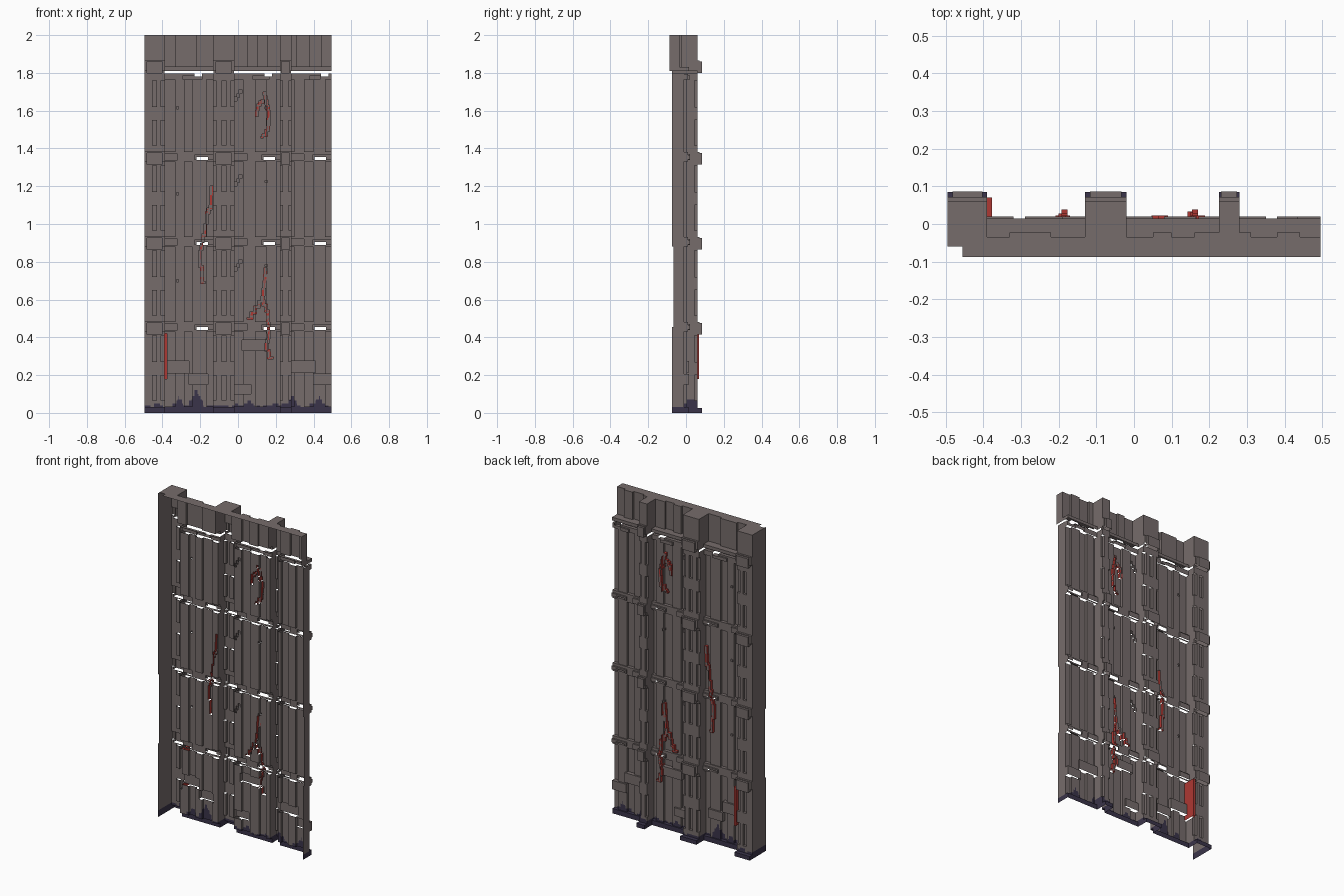
import bpy, bmesh, random

if "Cube" in bpy.data.objects:
    bpy.data.objects.remove(bpy.data.objects["Cube"])
random.seed(4)

# Stepped wall skin, open to the front and underneath.
# Each step is a rectangle in x/z set to a depth y; later ones cover earlier ones.
L, R, TOP = -0.495, 0.495, 2.0
ops = []


def paint(part, x0, x1, z0, z1, y, add=False):
    ops.append((part, round(max(x0, L), 4), round(min(x1, R), 4),
                round(max(z0, 0), 4), round(z1, 4), y, add))


def material(name, rgb):
    m = bpy.data.materials.new(name)
    m.diffuse_color = (*rgb, 1)
    m.use_nodes = True
    m.node_tree.nodes["Principled BSDF"].inputs["Base Color"].default_value = m.diffuse_color
    return m


mats = [material("grey_brown_metal", (0.18, 0.15, 0.147)),
        material("crack_red", (0.42, 0.04, 0.033)),
        material("base_grime", (0.042, 0.034, 0.068))]

COLUMNS = [(L, -0.39), (-0.13, -0.02), (0.225, 0.28)]
GAPS = [(-0.39, -0.13), (-0.02, 0.225), (0.28, R)]
BARS = [0.43, 0.88, 1.33]

# wall panels with raised planks
paint("wall_panels", L, R, 0, 1.81, -0.01)
for a, b in [(-0.33, -0.285), (-0.24, -0.17), (0.03, 0.09), (0.15, 0.2), (0.3, 0.35), (0.4, 0.46)]:
    paint("wall_panels", a, b, 0, 1.78, 0.005)

# top cap, set back behind the columns
paint("top_cap", L, R, 1.81, TOP, -0.035)
for a, b in [(-0.33, -0.22), (0.05, 0.1), (0.16, 0.225), (0.28, 0.31), (0.38, 0.44)]:
    paint("top_cap", a, b, 1.81, TOP, -0.022)

# lower armour plates
for x0, x1, z0, z1 in [(-0.39, -0.26, 0.21, 0.275), (-0.26, -0.16, 0.15, 0.205), (0.02, 0.155, 0.33, 0.385),
                       (-0.02, 0.07, 0.1, 0.15), (0.28, 0.41, 0.215, 0.275), (0.4, R, 0.15, 0.205)]:
    paint("armour_plates", x0, x1, z0, z1, 0.015)

# horizontal bars with a stepped lip and see-through slits
for x0, x1 in GAPS:
    for z in BARS:
        paint("cross_bars", x0, x1, z, z + 0.05, 0.01)
        paint("cross_bars", x0, x0 + 0.07, z + 0.008, z + 0.04, 0.02)
        paint("cross_bars", x1 - 0.1, x1, z + 0.012, z + 0.034, 0.02)
        paint(None, x1 - 0.09, x1 - 0.03, z + 0.01, z + 0.024, 0)
    paint("cross_bars", x0, x1, 1.765, 1.795, 0.01)
    paint("cross_bars", x0 + 0.1, x1 - 0.06, 1.765, 1.785, 0.02)
    paint("cross_bars", x0, x1, 1.81, 1.83, 0.015)
    paint(None, x0, x1, 1.797, 1.81, 0)
    paint(None, x0 + 0.16, x0 + 0.2, 1.782, 1.797, 0)

# columns with recessed slots
SLOTS = [(-0.455, -0.43), (-0.41, -0.39), (-0.13, -0.115), (-0.088, -0.062), (-0.04, -0.02),
         (0.225, 0.237), (0.267, 0.28)]
for x0, x1 in COLUMNS:
    paint("columns", x0, x1, 0, TOP, 0.06)
for x0, x1 in SLOTS:
    for z in [-0.02] + BARS:
        paint("columns", x0, x1, z + 0.085, z + 0.22, 0.045)
        paint("columns", x0, x1, z + 0.29, z + 0.43, 0.045)

# brackets clamped round the columns
for x0, x1 in COLUMNS:
    for z in BARS + [1.815]:
        paint("brackets", x0, x1, z, z + 0.05, 0.072)
        w = (x1 - x0) * 0.12
        paint("brackets", x0 + w, x1 - w, z - 0.015, z + 0.045, 0.086)

# bolts and scratches
for x, z in [(-0.32, 1.615), (-0.32, 1.16), (-0.32, 0.7), (0.15, 1.225), (0.15, 1.615), (0.15, 0.78)]:
    paint("bolts", x - 0.006, x + 0.006, z - 0.006, z + 0.006, 0.008, True)
for z in [1.65, 1.2, 0.75]:
    for i in range(3):
        paint("scratches", -0.018 + i * 0.012, -0.004 + i * 0.012, z + i * 0.02, z + 0.022 + i * 0.02, 0.01, True)

# cracks: stepped ridges following short paths
CRACKS = [[(0.14, 1.70), (0.15, 1.66), (0.165, 1.6), (0.16, 1.52), (0.135, 1.47), (0.12, 1.455)],
          [(0.13, 1.66), (0.105, 1.63), (0.095, 1.57)],
          [(-0.14, 1.20), (-0.145, 1.1), (-0.165, 1.06), (-0.185, 0.94), (-0.2, 0.86), (-0.18, 0.69)],
          [(0.145, 0.77), (0.14, 0.7), (0.13, 0.62), (0.09, 0.56), (0.055, 0.5)],
          [(0.135, 0.6), (0.16, 0.54), (0.165, 0.42), (0.15, 0.37), (0.18, 0.29)]]
for path in CRACKS:
    for (xa, za), (xb, zb) in zip(path, path[1:]):
        for i in range(2):
            x, n = xa + (xb - xa) * i / 2, xa + (xb - xa) * (i + 1) / 2
            z1, z0 = za + (zb - za) * i / 2, za + (zb - za) * (i + 1) / 2
            paint("cracks", x - 0.008, x + 0.008, z0, z1, 0.018, True)
            if abs(n - x) > 0.01:
                paint("cracks", min(x, n) - 0.008, max(x, n) + 0.008, z0 - 0.006, z0 + 0.006, 0.018, True)
paint("side_crack", -0.39, -0.377, 0.18, 0.42, 0.07)

# base skirting
for x0, x1 in GAPS:
    paint("skirting", x0, x1, 0, 0.03, 0.012)
for x0, x1 in COLUMNS:
    paint("skirting", x0, x1, 0, 0.025, 0.085)

# cell grid from all rectangle edges
grime_x = [round(L + i * 0.0165, 4) for i in range(61)]
xs = sorted({v for o in ops for v in o[1:3]} | {L, R, -0.455} | set(grime_x))
zs = sorted({v for o in ops for v in o[3:5]} | {0.0, 0.04, 0.05, 0.07, 0.09, 0.12, TOP})
nx, nz = len(xs) - 1, len(zs) - 1
depth = [[0.0] * nz for _ in range(nx)]
label = [[None] * nz for _ in range(nx)]
for part, x0, x1, z0, z1, y, add in ops:
    done = [(i, k) for i in range(nx) if x0 <= xs[i] < x1 for k in range(nz) if z0 <= zs[k] < z1]
    for i, k in done:
        if add and label[i][k] == part:
            continue
        depth[i][k] = depth[i][k] + y if add else y
        label[i][k] = part

# grime height: ragged edge plus a few splashes
ragged = [random.choice((0.03, 0.04, 0.04, 0.05)) for _ in range(61)]


def grime(x):
    h = ragged[int((x - L) / 0.0165) % 61]
    for c, w, p in [(-0.22, 0.035, 0.12), (-0.31, 0.02, 0.09), (0.29, 0.03, 0.09), (0.43, 0.03, 0.09), (0.06, 0.03, 0.07)]:
        if abs(x - c) < w:
            h = max(h, p * (1 - 0.5 * abs(x - c) / w))
    return h


def colour(i, k, side):
    x, z = (xs[i] + xs[i + 1]) / 2, (zs[k] + zs[k + 1]) / 2
    if z < grime(x):
        return 2
    part = label[i][k]
    if part == "side_crack" or (part == "cracks" and (side or random.random() < 0.3)):
        return 1
    return 0


meshes = {}


def quad(i, k, pts, side=True):
    bm = meshes.setdefault(label[i][k], bmesh.new()) if label[i][k] not in meshes else meshes[label[i][k]]
    f = bm.faces.new([bm.verts.new(p) for p in pts])
    f.material_index = colour(i, k, side)


def outer(k):
    return -0.088 if zs[k] >= 1.81 else (-0.065 if 0.45 < zs[k] < 0.88 else -0.073)


for i in range(nx):
    for k in range(nz):
        if label[i][k] is None:
            continue
        a, b, c, d, y = xs[i], xs[i + 1], zs[k], zs[k + 1], depth[i][k]
        # back face
        quad(i, k, [(b, y, c), (a, y, c), (a, y, d), (b, y, d)], False)
        # left and right steps, and the end walls
        for j, x in ((i - 1, a), (i + 1, b)):
            if 0 <= j < nx:
                n = depth[j][k] if label[j][k] else y
            else:
                n = max(outer(k), -0.073) if j < 0 else outer(k)
            if n < y - 1e-5:
                p = [(x, n, c), (x, y, c), (x, y, d), (x, n, d)]
                quad(i, k, p if j > i else p[::-1])
        # upward ledges and the cap top; undersides stay open
        if k + 1 < nz:
            n = depth[i][k + 1] if label[i][k + 1] else min(y, -0.01)
        else:
            n = -0.06 if a < -0.455 else -0.088
        if n < y - 1e-5:
            quad(i, k, [(a, n, d), (b, n, d), (b, y, d), (a, y, d)])

# one object per part
for part, bm in meshes.items():
    bmesh.ops.remove_doubles(bm, verts=bm.verts, dist=1e-5)
    me = bpy.data.meshes.new(part)
    for m in mats:
        me.materials.append(m)
    bm.to_mesh(me)
    bm.free()
    bpy.context.collection.objects.link(bpy.data.objects.new(part, me))
